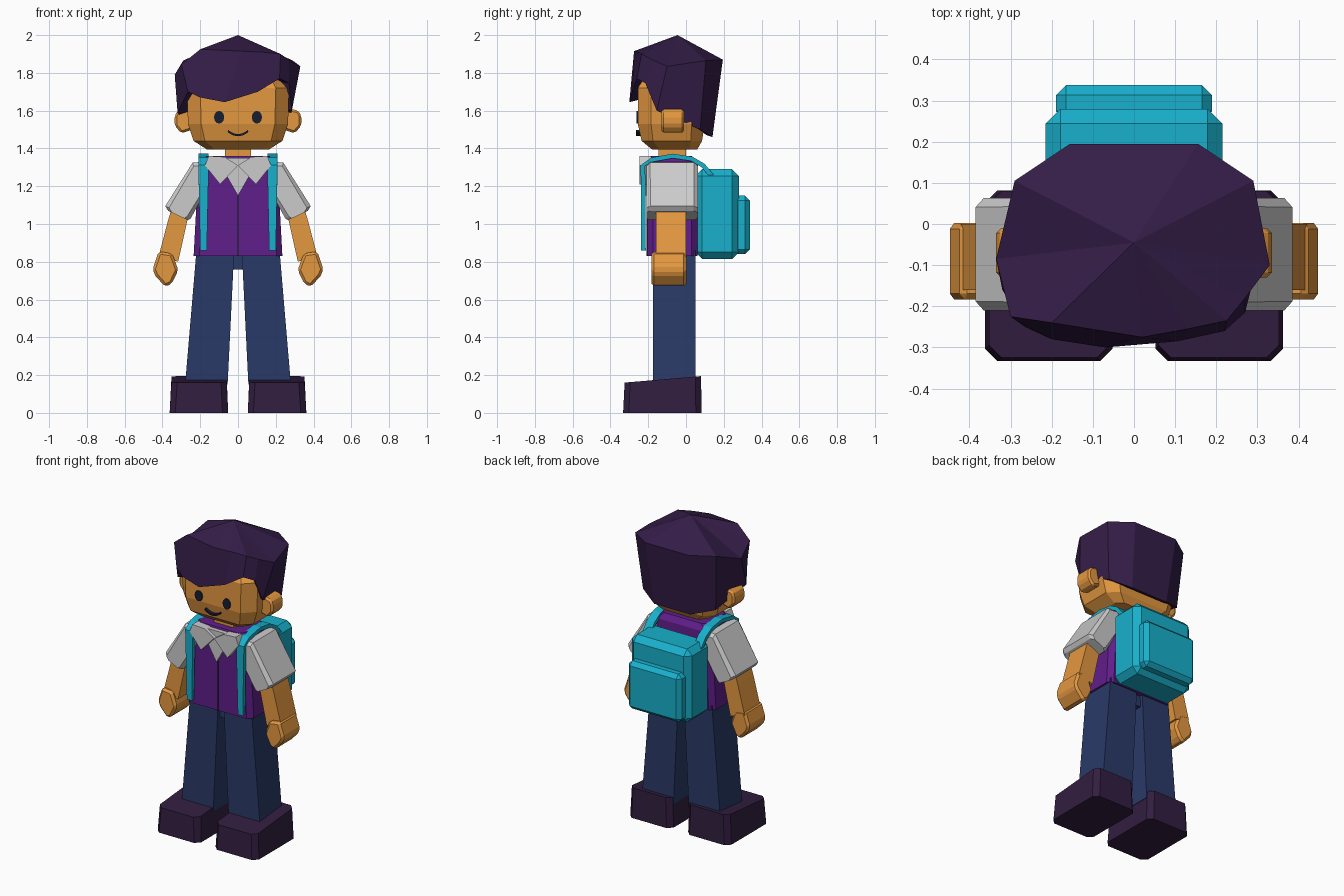
import bpy, bmesh, math
from mathutils import Vector

if "Cube" in bpy.data.objects:
    bpy.data.objects.remove(bpy.data.objects["Cube"])


def material(name, r, g, b):
    lin = [((v / 255 + 0.055) / 1.055) ** 2.4 for v in (r, g, b)]
    m = bpy.data.materials.new(name)
    m.use_nodes = True
    m.diffuse_color = (*lin, 1)
    bsdf = m.node_tree.nodes["Principled BSDF"]
    bsdf.inputs["Base Color"].default_value = (*lin, 1)
    bsdf.inputs["Roughness"].default_value = 0.8
    return m


SKIN = material("skin", 228, 152, 64)
HAIR = material("hair", 52, 29, 72)
SHOE = material("shoe", 50, 30, 64)
INK = material("ink", 24, 30, 48)
DENIM = material("denim", 42, 58, 104)
VEST = material("vest", 96, 30, 138)
SHIRT = material("shirt", 222, 220, 222)
TEAL = material("teal", 24, 176, 204)


def make(name, verts, faces, mat, side=1, bevel=0):
    """Create a flat-shaded object; side=-1 mirrors it across x."""
    bm = bmesh.new()
    vs = [bm.verts.new((x * side, y, z)) for x, y, z in verts]
    for f in faces:
        bm.faces.new([vs[i] for i in f])
    bmesh.ops.recalc_face_normals(bm, faces=bm.faces)
    mesh = bpy.data.meshes.new(name)
    bm.to_mesh(mesh)
    bm.free()
    mesh.materials.append(mat)
    ob = bpy.data.objects.new(name, mesh)
    bpy.context.collection.objects.link(ob)
    if bevel:
        mod = ob.modifiers.new("Chamfer", 'BEVEL')
        mod.width, mod.segments = bevel, 1
        mod.limit_method = 'ANGLE'
    return ob


def loft(name, rings, mat, **kw):
    """Skin a list of equal-length rings and cap both ends."""
    n = len(rings[0])
    faces = [[r * n + i, r * n + (i + 1) % n, (r + 1) * n + (i + 1) % n, (r + 1) * n + i]
             for r in range(len(rings) - 1) for i in range(n)]
    faces += [list(range(n)), [(len(rings) - 1) * n + i for i in range(n)]]
    return make(name, [v for ring in rings for v in ring], faces, mat, **kw)


def slab(name, outline, y0, y1, mat, **kw):
    """Extrude an (x, z) outline along y."""
    return loft(name, [[(x, y, z) for x, z in outline] for y in (y0, y1)], mat, **kw)


def box(name, x0, x1, y0, y1, z0, z1, mat, **kw):
    return slab(name, [(x0, z0), (x1, z0), (x1, z1), (x0, z1)], y0, y1, mat, **kw)


def octagon(a, b, y0, y1, c):
    """Chamfered rectangle spanning (x, z) points a to b, and y0 to y1."""
    a, b = Vector(a), Vector(b)
    d = (b - a).normalized() * c
    pts = [(a + d, y0), (b - d, y0), (b, y0 + c), (b, y1 - c),
           (b - d, y1), (a + d, y1), (a, y1 - c), (a, y0 + c)]
    return [(p.x, y, p.y) for p, y in pts]


# Head, tapering to the jaw and under the hair
loft("head", [octagon((-w, z), (w, z), y0, y1, c) for w, z, y0, y1, c in [
    (.165, 1.395, -.18, .06, .04), (.235, 1.44, -.235, .085, .06),
    (.265, 1.53, -.255, .1, .07), (.27, 1.72, -.255, .1, .07),
    (.2, 1.84, -.18, .08, .06)]], SKIN)
box("neck", -.07, .07, -.145, 0, 1.3, 1.42, SKIN)

# Face features
mouth = [(t / 4 * .055, 1.465 + .022 * (t / 4) ** 2) for t in range(-4, 5)]
slab("mouth", mouth + [(x * .95, z + .011) for x, z in reversed(mouth)], -.264, -.235, INK)

# Hair: faceted crown, skirt with an uneven fringe, and underside
columns = [  # rim point, then hem point
    ((.02, -.275, 1.915), (-.07, -.30, 1.645)),
    ((.13, -.255, 1.91), (.105, -.285, 1.70)),
    ((.225, -.235, 1.9), (.22, -.26, 1.77)),
    ((.27, -.18, 1.87), (.27, -.215, 1.745)),
    ((.33, -.1, 1.835), (.285, -.155, 1.6)),
    ((.29, .105, 1.865), (.255, .075, 1.5)),
    ((.155, .195, 1.87), (.13, .14, 1.46)),
    ((-.155, .195, 1.87), (-.13, .14, 1.46)),
    ((-.29, .105, 1.865), (-.265, .075, 1.5)),
    ((-.335, -.085, 1.79), (-.32, -.16, 1.59)),
    ((-.3, -.225, 1.845), (-.265, -.25, 1.7)),
    ((-.2, -.24, 1.925), (-.2, -.28, 1.67))]
rim, hem = zip(*columns)
inner = [(x * .84, -.05 + (y + .05) * .84, z + .01) for x, y, z in hem]
n = len(columns)
faces = []
for i in range(n):
    j = (i + 1) % n
    faces += [[i, j, 3 * n], [i, j, n + j, n + i],
              [n + i, n + j, 2 * n + j, 2 * n + i], [2 * n + i, 2 * n + j, 3 * n + 1]]
make("hair", [*rim, *hem, *inner, (0, -.045, 2.0), (0, -.05, 1.78)], faces, HAIR)

# Torso: vest with front seam, hips and shirt front
loft("vest", [octagon((-w, z), (w, z), y0, y1, .03) for w, z, y0, y1 in [
    (.235, .83, -.205, .06), (.215, 1.2, -.205, .06),
    (.2, 1.325, -.205, .055), (.165, 1.36, -.19, .03)]], VEST)
box("vest_seam", -.004, .004, -.208, -.2, .83, 1.2, HAIR)
box("hips", -.12, .12, -.15, .03, .76, .85, DENIM)
slab("shirt_front", [(-.115, 1.35), (0, 1.15), (.115, 1.35)], -.222, -.18, SHIRT)

# Backpack
box("backpack_body", -.215, .215, .05, .28, .815, 1.29, TEAL, bevel=.036)
box("backpack_pocket", -.19, .19, .25, .338, .84, 1.15, TEAL, bevel=.025)

# Shoulder strap path in (y, z)
strap_path = [(-.225, .86), (-.228, 1.31), (-.18, 1.34), (-.07, 1.36),
              (.03, 1.345), (.09, 1.31), (.14, 1.25)]

for side, label in ((1, "left"), (-1, "right")):
    # Eye and ear
    eye = [(.1 + .027 * math.cos(k * math.tau / 12), 1.565 + .034 * math.sin(k * math.tau / 12))
           for k in range(12)]
    slab(label + "_eye", eye, -.262, -.24, INK, side=side)
    slab(label + "_ear", [(.24, 1.5), (.3, 1.48), (.335, 1.52), (.335, 1.575),
                          (.32, 1.6), (.27, 1.612), (.24, 1.6)],
         -.13, -.01, SKIN, side=side, bevel=.012)

    # Collar flap
    slab(label + "_collar", [(0, 1.31), (.07, 1.355), (.155, 1.36), (.175, 1.31), (.095, 1.21)],
         -.245, -.185, SHIRT, side=side)

    # Sleeve, arm and hand
    loft(label + "_sleeve", [octagon(a, b, -.21, .063, c) for a, b, c in [
        ((.15, 1.2), (.18, 1.33), .02), ((.19, 1.14), (.24, 1.325), .02),
        ((.25, 1.03), (.385, 1.095), .022), ((.265, 1.02), (.37, 1.07), .022)]],
        SHIRT, side=side)
    slab(label + "_arm", [(.25, 1.1), (.34, 1.12), (.37, 1.02), (.42, .83), (.317, .8)],
         -.16, 0, SKIN, side=side)
    slab(label + "_hand", [(.335, .81), (.35, .845), (.42, .855), (.452, .76),
                           (.437, .725), (.385, .667), (.35, .685), (.316, .755)],
         -.183, .002, SKIN, side=side, bevel=.014)

    # Strap swept along its path
    rings = []
    for k, (y, z) in enumerate(strap_path):
        y0, z0 = strap_path[max(k - 1, 0)]
        y1, z1 = strap_path[min(k + 1, len(strap_path) - 1)]
        t = Vector((y1 - y0, z1 - z0)).normalized() * .012
        x0, x1 = (.165, .2) if k == 0 else (.155, .21)
        rings.append([(x0, y - t.y, z + t.x), (x1, y - t.y, z + t.x),
                      (x1, y + t.y, z - t.x), (x0, y + t.y, z - t.x)])
    loft(label + "_strap", rings, TEAL, side=side)

    # Trouser leg
    loft(label + "_leg", [[(x0, -.175, z), (x1, -.175, z), (x1, .05, z), (x0, .05, z)]
                          for x0, x1, z in [(.055, .28, .15), (.02, .22, .86)]],
         DENIM, side=side)

    # Shoe with a top that slopes down to the toe
    sole = octagon((.052, 0), (.362, 0), -.333, .082, .03)
    top = [(x, y, .188 + .085 * y) for x, y, _ in octagon((.06, 0), (.352, 0), -.325, .08, .03)]
    loft(label + "_shoe", [sole, top], SHOE, side=side)
